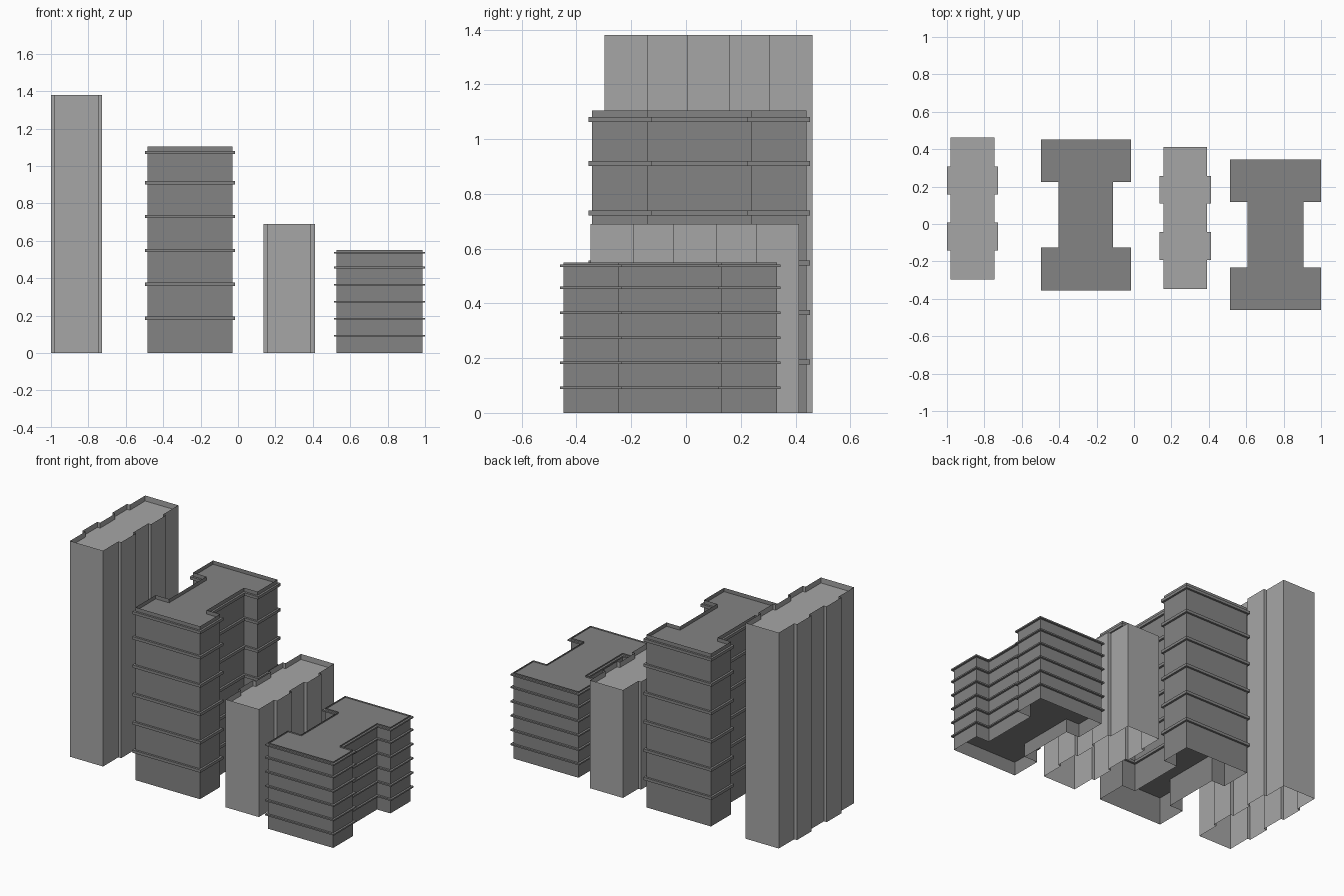
import bpy, bmesh

if "Cube" in bpy.data.objects:
    bpy.data.objects.remove(bpy.data.objects["Cube"])


def grey(name, v):
    m = bpy.data.materials.new(name)
    m.diffuse_color = (v, v, v, 1)
    m.use_nodes = True
    m.node_tree.nodes["Principled BSDF"].inputs["Base Color"].default_value = m.diffuse_color
    return m


LIGHT = grey("light_grey", 0.38)
DARK = grey("dark_grey", 0.23)


def add_outline(bm, pts, z0, z1, caps=(), sides=True):
    """Wall ring over a footprint, with flat faces at the heights in caps."""
    n = len(pts)
    if sides:
        lo = [bm.verts.new((x, y, z0)) for x, y in pts]
        hi = [bm.verts.new((x, y, z1)) for x, y in pts]
        for i in range(n):
            j = (i + 1) % n
            bm.faces.new((lo[i], lo[j], hi[j], hi[i]))
    for z, up in caps:
        f = [bm.verts.new((x, y, z)) for x, y in pts]
        bm.faces.new(f if up else f[::-1])


def finish(name, bm, mat):
    me = bpy.data.meshes.new(name)
    bmesh.ops.remove_doubles(bm, verts=bm.verts, dist=1e-5)
    bm.to_mesh(me)
    bm.free()
    me.materials.append(mat)
    ob = bpy.data.objects.new(name, me)
    bpy.context.collection.objects.link(ob)


def bay_outline(cx, hx, y0, y1, bays, depth):
    """Long block with shallow bays on both sides (counter-clockwise)."""
    right = [(hx, y0)]
    for a, b in bays:
        right += [(hx, a), (hx + depth, a), (hx + depth, b), (hx, b)]
    right.append((hx, y1))
    left = [(-x, y) for x, y in reversed(right)]
    return [(cx + x, y) for x, y in right + left]


def i_outline(cx, hx, waist, y0, ya, yb, y1, o=0.0):
    """I-shaped footprint grown outwards by o (counter-clockwise)."""
    right = [(hx + o, y0 - o), (hx + o, ya + o), (waist + o, ya + o),
             (waist + o, yb - o), (hx + o, yb - o), (hx + o, y1 + o)]
    left = [(-x, y) for x, y in reversed(right)]
    return [(cx + x, y) for x, y in right + left]


# Slim towers: open base, thin parapet, sunken roof
def slim_tower(name, cx, y0, height):
    bays = [(y0 + 0.155, y0 + 0.305), (y0 + 0.457, y0 + 0.605)]
    pts = bay_outline(cx, 0.117, y0, y0 + 0.76, bays, 0.02)
    bm = bmesh.new()
    add_outline(bm, pts, 0, height)
    finish(name + "_walls", bm, LIGHT)
    bm = bmesh.new()
    add_outline(bm, pts, 0, 0, [(height - 0.035, True)], sides=False)
    finish(name + "_roof", bm, LIGHT)


# I-shaped blocks: thin walls with projecting floor slabs, the top one is the roof
def banded_block(name, shape, height, levels, thick, overhang):
    bm = bmesh.new()
    add_outline(bm, i_outline(*shape), 0, height)
    finish(name + "_walls", bm, DARK)
    slab = i_outline(*shape, o=overhang)
    for k, z in enumerate(levels):
        a, b = z - thick / 2, z + thick / 2
        bm = bmesh.new()
        add_outline(bm, slab, a, b, [(a, False), (b, True)])
        finish(f"{name}_floor_slab_{k + 1}", bm, DARK)


slim_tower("tall_slim_tower", -0.863, -0.298, 1.38)
slim_tower("short_slim_tower", 0.274, -0.348, 0.69)
banded_block("tall_block", (-0.257, 0.228, 0.133, -0.343, -0.139, 0.238, 0.44),
             1.105, [0.186, 0.367, 0.548, 0.73, 0.911, 1.072], 0.018, 0.013)
banded_block("short_block", (0.757, 0.23, 0.136, -0.448, -0.246, 0.13, 0.333),
             0.55, [0.092, 0.183, 0.275, 0.366, 0.457, 0.537], 0.009, 0.013)
